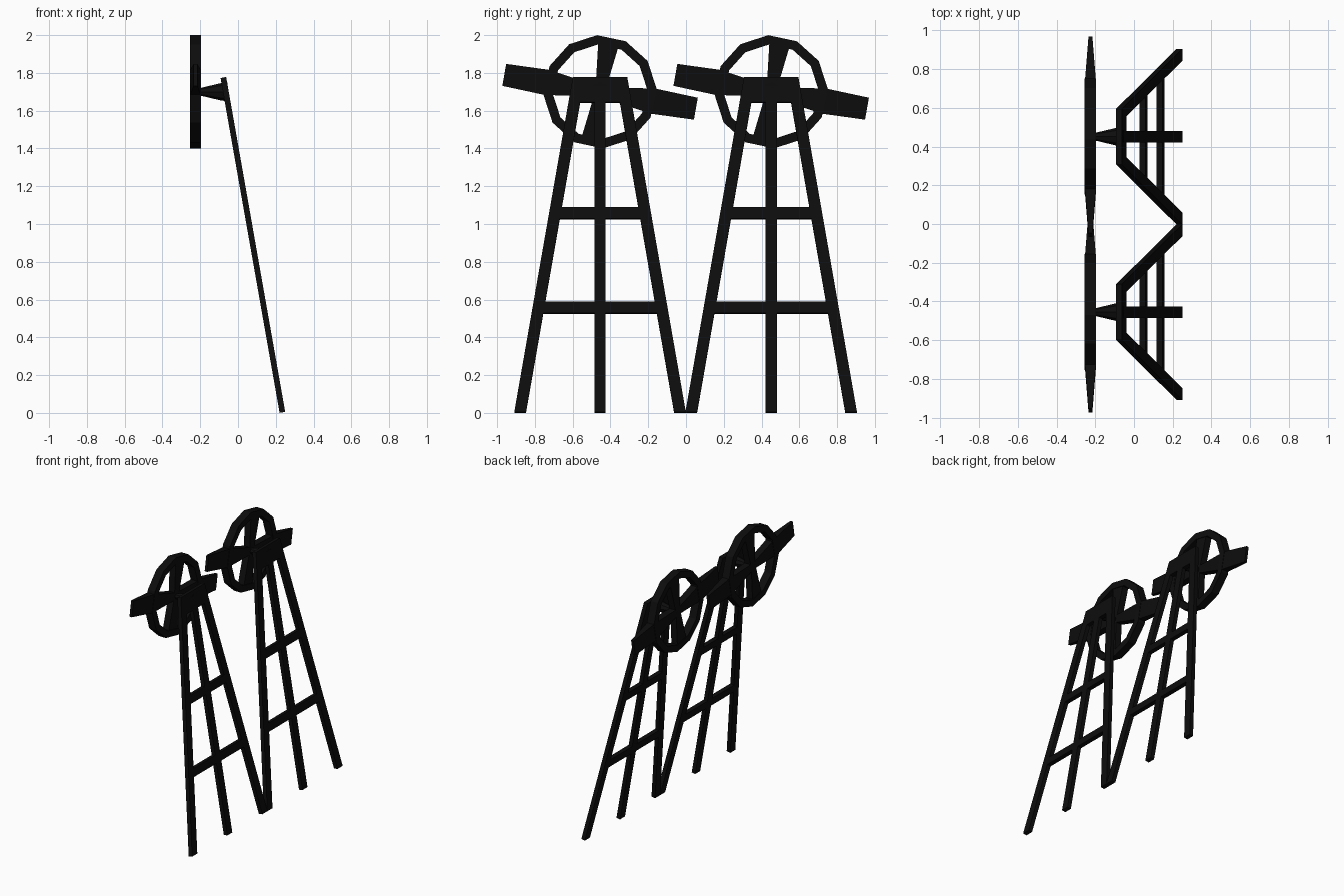
import bpy, bmesh, math
from mathutils import Vector

cube = bpy.data.objects.get("Cube")
if cube:
    bpy.data.objects.remove(cube, do_unlink=True)

black = bpy.data.materials.new("matte_black")
black.use_nodes = True
COL = (0.004, 0.004, 0.004, 1)
black.diffuse_color = COL
black.node_tree.nodes["Principled BSDF"].inputs["Base Color"].default_value = COL

TILT = math.radians(10)
UP = Vector((-math.sin(TILT), 0, math.cos(TILT)))      # up along the leaning frame
OUT = Vector((math.cos(TILT), 0, math.sin(TILT)))      # frame normal
SIDE = Vector((0, 1, 0))
WHEEL_X, WHEEL_Z = -0.225, 1.70


def loft(name, rings, closed=False):
    """Skin a list of equal-length vertex rings, capping or closing the ends."""
    bm = bmesh.new()
    vs = [[bm.verts.new(p) for p in ring] for ring in rings]
    n = len(vs[0])
    pairs = list(zip(vs, vs[1:])) + ([(vs[-1], vs[0])] if closed else [])
    for a, b in pairs:
        for i in range(n):
            j = (i + 1) % n
            bm.faces.new((a[i], a[j], b[j], b[i]))
    if not closed:
        bm.faces.new(vs[0])
        bm.faces.new(vs[-1])
    bmesh.ops.recalc_face_normals(bm, faces=bm.faces)
    me = bpy.data.meshes.new(name)
    bm.to_mesh(me)
    bm.free()
    me.materials.append(black)
    ob = bpy.data.objects.new(name, me)
    bpy.context.collection.objects.link(ob)
    return ob


def frame_panel(name, cy, corners, depth=0.03):
    """Flat timber in the leaning frame; corners are (side, height) pairs."""
    base = Vector((0.235, cy, 0.003))
    pts = [base + SIDE * s + UP * h for s, h in corners]
    loft(name, [[p + OUT * d for p in pts] for d in (-depth / 2, depth / 2)])


def blade(name, cy, angle, sections):
    """Wheel blade from (radius, width, thickness) sections."""
    c = Vector((WHEEL_X, cy, WHEEL_Z))
    along = Vector((0, math.cos(angle), math.sin(angle)))
    across = Vector((0, -math.sin(angle), math.cos(angle)))
    rings = []
    for r, w, t in sections:
        rings.append([c + along * r + across * (a * w / 2) + Vector((b * t / 2, 0, 0))
                      for a, b in ((-1, -1), (1, -1), (1, 1), (-1, 1))])
    loft(name, rings)


def circle(x, cy, r, n, start=0.0):
    return [Vector((x, cy + r * math.cos(start + k * math.tau / n),
                    WHEEL_Z + r * math.sin(start + k * math.tau / n))) for k in range(n)]


TOP = 1.80


def leg_y(h):
    return 0.423 + (0.113 - 0.423) * h / TOP


for tag, cy in (("right_side", -0.455), ("left_side", 0.451)):
    # Leaning trestle: two splayed legs, a middle leg, rungs and head board
    for s, side in ((-1, "outer_a"), (1, "outer_b")):
        frame_panel(f"{tag}_leg_{side}", cy,
                    [(s * (leg_y(h) + o), h) for h, o in
                     ((0, -0.031), (0, 0.031), (TOP, 0.031), (TOP, -0.031))])
    frame_panel(f"{tag}_middle_leg", cy, [(-0.03, 0), (0.03, 0), (0.03, TOP), (-0.03, TOP)])
    for name, lo, hi in (("lower_rung", 0.532, 0.592), ("upper_rung", 1.04, 1.10),
                         ("head_board", 1.665, TOP)):
        a, b = leg_y(lo), leg_y(hi)
        frame_panel(f"{tag}_{name}", cy, [(-a, lo), (a, lo), (b, hi), (-b, hi)])

    # Tapered axle between frame and wheel
    loft(f"{tag}_axle", [circle(-0.225, cy, 0.014, 8), circle(-0.20, cy, 0.02, 8),
                         circle(-0.09, cy, 0.046, 8), circle(-0.055, cy, 0.05, 8)])

    # Twelve-sided rim
    st = math.radians(3)
    x0, x1 = WHEEL_X - 0.03, WHEEL_X + 0.03
    loft(f"{tag}_rim", [circle(x0, cy, 0.30, 12, st), circle(x1, cy, 0.30, 12, st),
                        circle(x1, cy, 0.25, 12, st), circle(x0, cy, 0.25, 12, st)], closed=True)

    # Four wedge blades, two of them running on past the rim
    for k in range(4):
        sections = [(0, 0.05, 0.05), (0.28, 0.115, 0.05)]
        if k % 2 == 0:
            sections = [(0, 0.05, 0.05), (0.285, 0.135, 0.056), (0.515, 0.118, 0.02)]
        blade(f"{tag}_blade_{k + 1}", cy, k * math.pi / 2 - TILT, sections)
